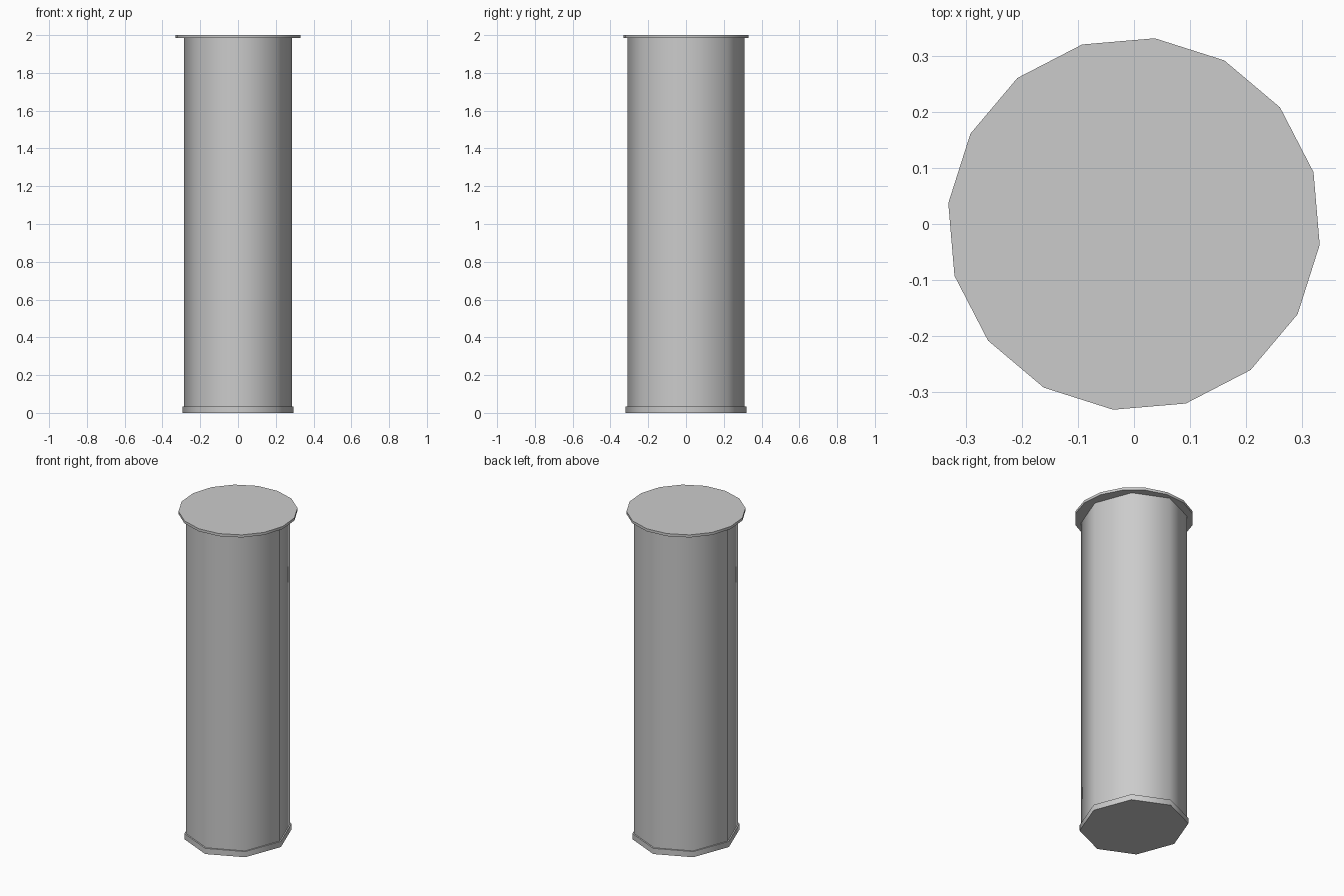
import bpy
import math

if "Cube" in bpy.data.objects:
    bpy.data.objects.remove(bpy.data.objects["Cube"])


def prism(name, sides, rx, ry, z0, z1, turn=0.0):
    """Closed upright prism with smooth-shaded sides and sharp rims."""
    bpy.ops.mesh.primitive_cylinder_add(vertices=sides, radius=1, depth=1)
    obj = bpy.context.object
    obj.name = name
    for v in obj.data.vertices:
        i = v.index // 2
        a = turn + 2 * math.pi * i / sides
        z = z0 if v.co.z < 0 else z1
        v.co = (rx * math.cos(a), ry * math.sin(a), z)
    # primitive vertices run clockwise or counter-clockwise; keep normals outward
    bpy.ops.object.mode_set(mode='EDIT')
    bpy.ops.mesh.select_all(action='SELECT')
    bpy.ops.mesh.normals_make_consistent(inside=False)
    bpy.ops.object.mode_set(mode='OBJECT')
    bpy.ops.object.shade_smooth_by_angle(angle=math.radians(60))
    return obj


# base band: slightly oval octagon
prism("base_band", 8, 0.293, 0.319, 0.0, 0.035)

# tall column body
prism("column_body", 8, 0.285, 0.31, 0.035, 1.985)

# overhanging 16-sided lid, turned a little
prism("top_lid", 16, 0.333, 0.333, 1.984, 2.0, math.radians(-6.4))
